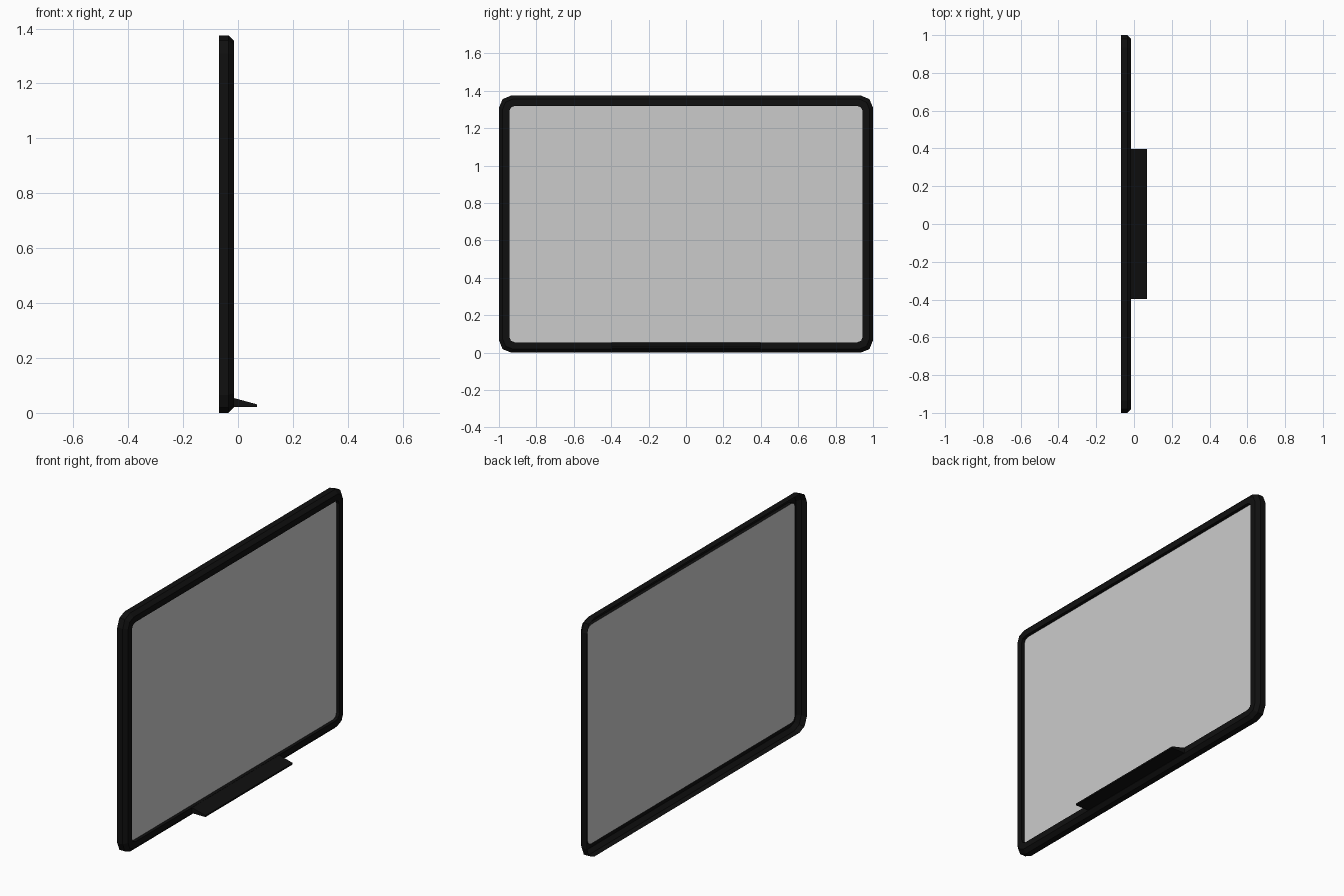
import bpy, bmesh
from math import sin, cos, pi

if "Cube" in bpy.data.objects:
    bpy.data.objects.remove(bpy.data.objects["Cube"])

MID_Z = 0.6875          # board centre height
HALF_Y, HALF_Z = 1.0, 0.6875

black = bpy.data.materials.new("black_plastic")
black.diffuse_color = (0.005, 0.005, 0.005, 1)
black.use_nodes = True
black.node_tree.nodes["Principled BSDF"].inputs["Base Color"].default_value = black.diffuse_color


def rounded_loop(bm, x, inset, radius, segs=2):
    """Ring of verts: rounded rectangle in the YZ plane at depth x."""
    hy, hz = HALF_Y - inset - radius, HALF_Z - inset - radius
    verts = []
    for k, (sy, sz) in enumerate([(1, 1), (-1, 1), (-1, -1), (1, -1)]):
        for i in range(segs + 1):
            a = (k + i / segs) * pi / 2
            verts.append(bm.verts.new((x, sy * hy + radius * cos(a),
                                       MID_Z + sz * hz + radius * sin(a))))
    return verts


def bridge(bm, a, b):
    n = len(a)
    for i in range(n):
        bm.faces.new((a[i], a[(i + 1) % n], b[(i + 1) % n], b[i]))


def finish(bm, name, mat=None):
    me = bpy.data.meshes.new(name)
    bm.to_mesh(me)
    bm.free()
    ob = bpy.data.objects.new(name, me)
    bpy.context.collection.objects.link(ob)
    if mat:
        me.materials.append(mat)
    return ob


# Frame: hollow shell, open at the back, chamfered front lip
bm = bmesh.new()
profile = [(-0.07, 0, 0.066), (-0.035, 0, 0.066), (-0.015, 0.02, 0.052),
           (-0.015, 0.055, 0.03), (-0.034, 0.055, 0.03)]
rings = [rounded_loop(bm, *p) for p in profile]
for a, b in zip(rings, rings[1:]):
    bridge(bm, a, b)
finish(bm, "frame", black)

# Board surface recessed inside the frame
bm = bmesh.new()
bm.faces.new(rounded_loop(bm, -0.034, 0.055, 0.03))
finish(bm, "board", None)

# Pen tray: wedge along the bottom edge, open where it meets the frame
bm = bmesh.new()
section = [(-0.015, 0.022), (0.07, 0.022), (0.07, 0.031), (-0.015, 0.054)]
left, right = [[bm.verts.new((x, y, z)) for x, z in section] for y in (-0.397, 0.397)]
for i in range(3):
    bm.faces.new((left[i], right[i], right[i + 1], left[i + 1]))
bm.faces.new(left)
bm.faces.new(right[::-1])
bmesh.ops.recalc_face_normals(bm, faces=bm.faces)
finish(bm, "pen_tray", black)
